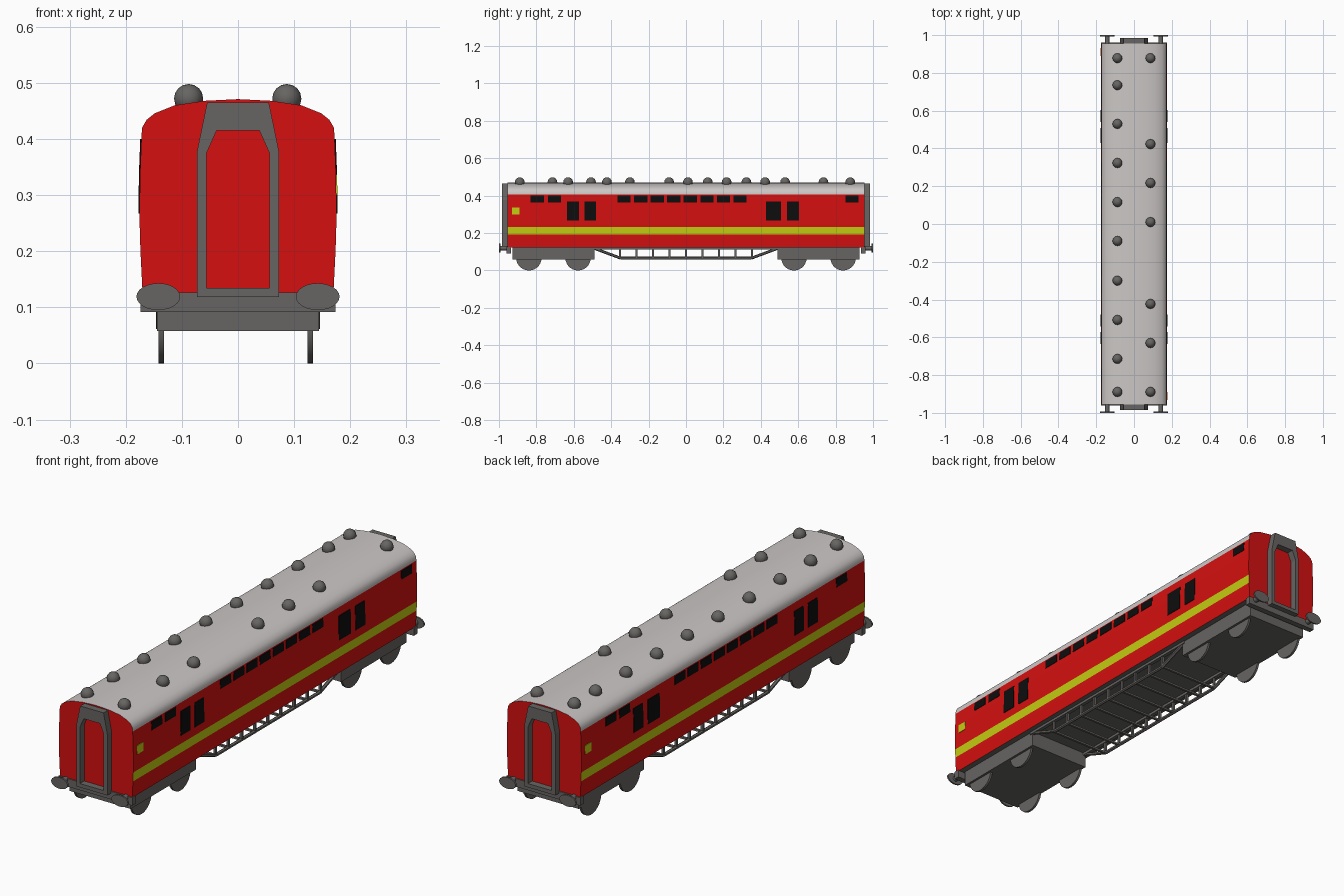
import bpy, bmesh, math
from mathutils import Matrix, Vector

if "Cube" in bpy.data.objects:
    bpy.data.objects.remove(bpy.data.objects["Cube"])


def material(name, r, g, b):
    m = bpy.data.materials.new(name)
    m.diffuse_color = (r, g, b, 1)
    m.use_nodes = True
    m.node_tree.nodes["Principled BSDF"].inputs["Base Color"].default_value = m.diffuse_color
    return m


RED = material("carriage red", 0.66, 0.005, 0.005)
YELLOW = material("stripe yellow", 0.55, 0.61, 0.006)
WHITE = material("roof pale grey", 0.60, 0.57, 0.56)
GREY = material("metal grey", 0.135, 0.130, 0.122)
BLACK = material("window black", 0.004, 0.004, 0.004)


def finish(name, bm, *mats, smooth=False):
    bmesh.ops.recalc_face_normals(bm, faces=bm.faces)
    me = bpy.data.meshes.new(name)
    bm.to_mesh(me)
    bm.free()
    for m in mats:
        me.materials.append(m)
    ob = bpy.data.objects.new(name, me)
    bpy.context.collection.objects.link(ob)
    if smooth:
        bpy.context.view_layer.objects.active = ob
        ob.select_set(True)
        bpy.ops.object.shade_smooth_by_angle(angle=math.radians(35))
        ob.select_set(False)
    return ob


def add_box(bm, x0, x1, y0, y1, z0, z1):
    mid = Vector(((x0 + x1) / 2, (y0 + y1) / 2, (z0 + z1) / 2))
    size = Matrix.Diagonal((x1 - x0, y1 - y0, z1 - z0, 1))
    bmesh.ops.create_cube(bm, size=1, matrix=Matrix.Translation(mid) @ size)


def add_prism(bm, points, y0, y1):
    """Extrude an (x, z) outline along y."""
    a = [bm.verts.new((x, y0, z)) for x, z in points]
    b = [bm.verts.new((x, y1, z)) for x, z in points]
    bm.faces.new(a)
    bm.faces.new(b)
    n = len(a)
    for i in range(n):
        bm.faces.new((a[i], a[(i + 1) % n], b[(i + 1) % n], b[i]))


def add_rod(bm, p, q, r, sides=6):
    p, q = Vector(p), Vector(q)
    rot = (q - p).to_track_quat('Z', 'Y').to_matrix().to_4x4()
    bmesh.ops.create_cone(bm, cap_ends=True, segments=sides, radius1=r, radius2=r,
                          depth=(q - p).length, matrix=Matrix.Translation((p + q) / 2) @ rot)


# Body shell: curved cross-section, coloured by height
SIDE = [(0.170, 0.123), (0.1735, 0.193), (0.175, 0.232), (0.1755, 0.28),
        (0.1745, 0.34), (0.172, 0.405)]
ROOF = [(0.171, 0.420), (0.163, 0.434), (0.148, 0.446), (0.113, 0.460), (0.06, 0.468)]
half = SIDE + ROOF
bm = bmesh.new()
add_prism(bm, half + [(0, 0.471)] + [(-x, z) for x, z in reversed(half)], -0.955, 0.955)
bmesh.ops.recalc_face_normals(bm, faces=bm.faces)
for f in bm.faces:
    z = f.calc_center_median().z
    if abs(f.normal.y) > 0.9:
        f.material_index = 0
    elif z > 0.406:
        f.material_index = 2
    elif 0.195 < z < 0.23:
        f.material_index = 1
    elif z < 0.13:
        f.material_index = 3
finish("body_shell", bm, RED, YELLOW, WHITE, GREY, smooth=True)


def side_x(z):
    for (xa, za), (xb, zb) in zip(SIDE, SIDE[1:]):
        if z <= zb:
            return xa + (xb - xa) * (z - za) / (zb - za)
    return SIDE[-1][0]


def side_panels(name, mat, side, panels):
    """Thin plates that follow the side curve: (y centre, width, z0, z1)."""
    bm = bmesh.new()
    for y, w, z0, z1 in panels:
        zs = [z0] + [z for _, z in SIDE if z0 < z < z1] + [z1]
        outer = [(side * (side_x(z) + 0.002), z) for z in zs]
        inner = [(side * (side_x(z) - 0.003), z) for z in reversed(zs)]
        add_prism(bm, outer + inner, y - w / 2, y + w / 2)
    finish(name, bm, mat)


# Windows and number patches on both sides
middle = [-0.331 + 0.0886 * i for i in range(8)]
big = [(-0.604, 0.064), (-0.511, 0.062), (0.468, 0.08), (0.572, 0.064)]
for label, side, ends, patch in (("right", 1, [-0.795, -0.703, 0.887], -0.91),
                                 ("left", -1, [0.753, 0.661, -0.80], 0.91)):
    side_panels(label + "_small_windows", BLACK, side,
                [(y, 0.071, 0.364, 0.400) for y in middle + ends])
    side_panels(label + "_large_windows", BLACK, side,
                [(y, w, 0.267, 0.370) for y, w in big])
    side_panels(label + "_yellow_patch", YELLOW, side, [(patch, 0.042, 0.300, 0.337)])

# Roof ventilators
bm = bmesh.new()
VENTS = {-0.088: [0.878, 0.735, 0.53, 0.323, 0.116, -0.09, -0.30, -0.508, -0.714, -0.889],
         0.087: [0.878, 0.423, 0.217, 0.01, -0.423, -0.63, -0.889]}
for x, ys in VENTS.items():
    for y in ys:
        bmesh.ops.create_uvsphere(bm, u_segments=12, v_segments=8, radius=0.026,
                                  matrix=Matrix.Translation((x, y, 0.472)))
finish("roof_ventilators", bm, GREY, smooth=True)

# End fittings, repeated front and back
OUTER = [(0.073, 0.118), (0.073, 0.378), (0.055, 0.465)]
INNER = [(0.056, 0.134), (0.056, 0.375), (0.038, 0.415)]
for label, s in (("front", -1), ("back", 1)):
    # Gangway frame around the red end door
    bm = bmesh.new()
    rings = []
    for prof in (OUTER, INNER):
        loop = prof + [(-x, z) for x, z in reversed(prof)]
        rings.append([[bm.verts.new((x, s * y, z)) for x, z in loop] for y in (0.95, 0.984)])
    (ob, of), (ib, inf) = rings
    for i in range(6):
        j = (i + 1) % 6
        for a, b in ((ob, of), (of, inf), (inf, ib), (ib, ob)):
            bm.faces.new((a[i], a[j], b[j], b[i]))
    finish(label + "_gangway_frame", bm, GREY)

    # Buffer beam
    bm = bmesh.new()
    add_box(bm, -0.174, 0.174, *sorted((s * 0.935, s * 0.960)), 0.092, 0.126)
    finish(label + "_buffer_beam", bm, GREY)

    # Oval buffers on round shafts
    bm = bmesh.new()
    for x in (-0.142, 0.142):
        add_rod(bm, (x, s * 0.95, 0.119), (x, s * 0.994, 0.119), 0.012, 12)
        bmesh.ops.create_cone(
            bm, cap_ends=True, segments=24, radius1=1, radius2=1, depth=1,
            matrix=Matrix.Translation((x, s * 0.9965, 0.119))
            @ Matrix.Diagonal((0.039, 0.007, 0.024, 1)) @ Matrix.Rotation(math.pi / 2, 4, 'X'))
    finish(label + "_buffers", bm, GREY, smooth=True)

    # Bogie frame
    bm = bmesh.new()
    add_box(bm, -0.144, 0.144, *sorted((s * 0.488, s * 0.928)), 0.058, 0.124)
    finish(label + "_bogie_frame", bm, GREY)

    # Wheels
    bm = bmesh.new()
    for y in (0.577, 0.84):
        for x in (-0.137, 0.129):
            add_rod(bm, (x - 0.005, s * y, 0.068), (x + 0.005, s * y, 0.068), 0.068, 28)
    finish(label + "_wheels", bm, GREY, smooth=True)

# Underframe truss with posts and cross bars
bm = bmesh.new()
PATH = [(-0.49, 0.118), (-0.35, 0.066), (0.35, 0.066), (0.49, 0.118)]
for x in (-0.14, 0.14):
    for (ya, za), (yb, zb) in zip(PATH, PATH[1:]):
        add_rod(bm, (x, ya, za), (x, yb, zb), 0.0075)
    add_box(bm, x - 0.008, x + 0.008, -0.50, 0.50, 0.112, 0.125)
posts = [-0.353 + 0.0883 * i for i in range(9)]
for y in posts:
    for x in (-0.14, 0.14):
        add_box(bm, x - 0.005, x + 0.005, y - 0.005, y + 0.005, 0.064, 0.125)
    add_box(bm, -0.14, 0.14, y - 0.005, y + 0.005, 0.062, 0.070)
finish("underframe_truss", bm, GREY)
